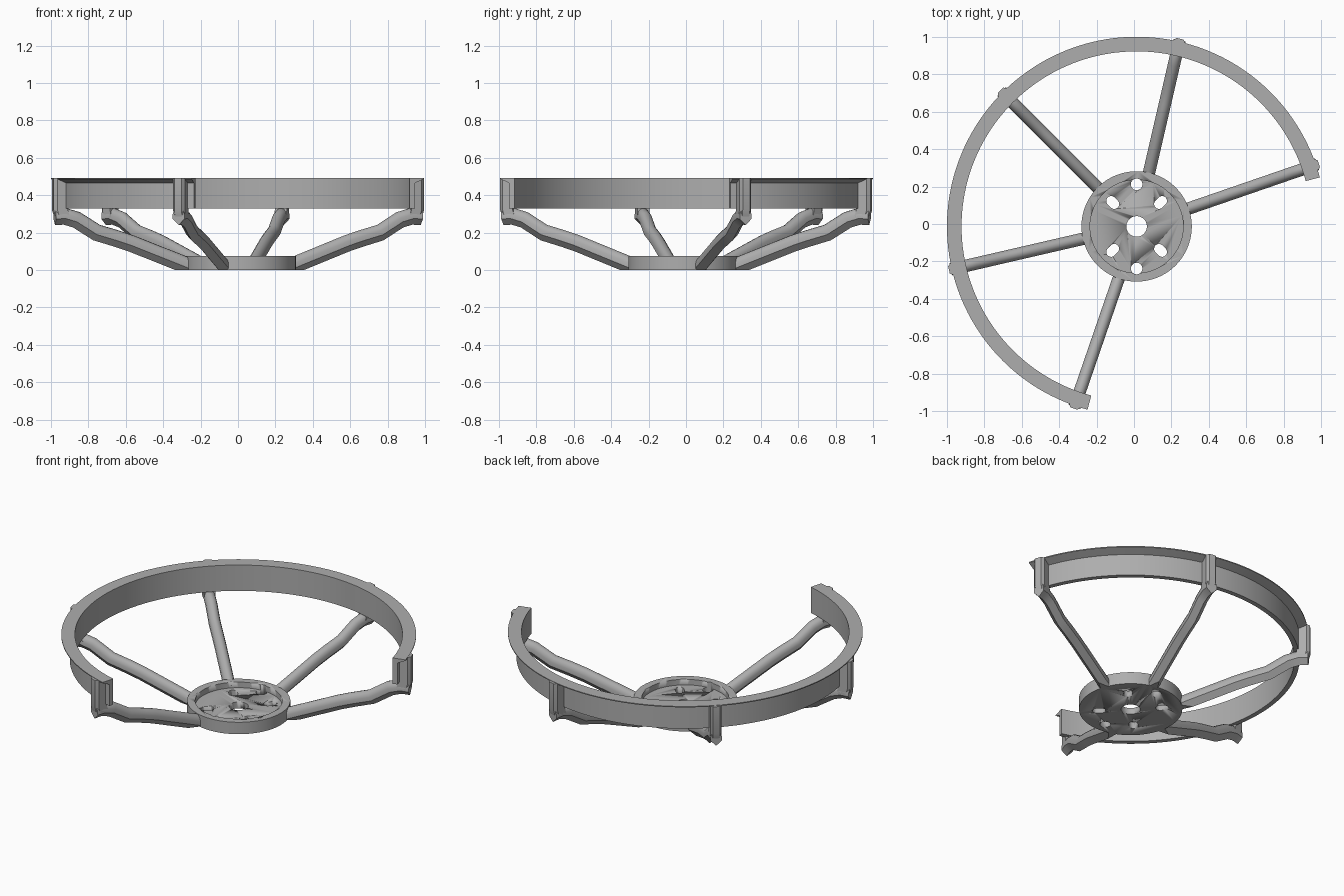
import bpy, bmesh, math
from mathutils import Vector, Matrix

if "Cube" in bpy.data.objects:
    bpy.data.objects.remove(bpy.data.objects["Cube"])

CX, CY = 0.014, -0.013          # common axis of hub and ring
grey = bpy.data.materials.new("grey metal")
grey.diffuse_color = (0.42, 0.42, 0.42, 1)
grey.use_nodes = True
grey.node_tree.nodes["Principled BSDF"].inputs["Base Color"].default_value = grey.diffuse_color


def finish(bm, name, smooth=30):
    bmesh.ops.recalc_face_normals(bm, faces=bm.faces)
    me = bpy.data.meshes.new(name)
    bm.to_mesh(me)
    bm.free()
    me.materials.append(grey)
    ob = bpy.data.objects.new(name, me)
    bpy.context.collection.objects.link(ob)
    bpy.ops.object.select_all(action='DESELECT')
    ob.select_set(True)
    bpy.context.view_layer.objects.active = ob
    bpy.ops.object.shade_smooth_by_angle(angle=math.radians(smooth))
    return ob


def loft(bm, rings):
    """Skin closed point loops and cap both ends."""
    loops = [[bm.verts.new(p) for p in r] for r in rings]
    n = len(loops[0])
    for a, b in zip(loops, loops[1:]):
        for i in range(n):
            bm.faces.new((a[i], a[(i + 1) % n], b[(i + 1) % n], b[i]))
    bm.faces.new(loops[0])
    bm.faces.new(loops[-1])


def slot(x, y, r, z0, z1, ang=0, half=0, seg=24):
    """Upright cylinder, or a slot when half > 0, about the hub axis."""
    pts = []
    for i in range(seg):
        t = 2 * math.pi * (i + 0.5) / seg - math.pi / 2
        p = Vector((r * math.cos(t) + (half if i < seg // 2 else -half), r * math.sin(t), 0))
        pts.append(Matrix.Rotation(ang, 3, 'Z') @ p + Vector((CX + x, CY + y, 0)))
    bm = bmesh.new()
    loft(bm, [[p + Vector((0, 0, z)) for p in pts] for z in (z0, z1)])
    return bm


# Hub: disc with a shallow recess, bore, two round holes and four slots
hub = finish(slot(0, 0, 0.295, 0, 0.075, seg=96), "hub")
cuts = [slot(0, 0, 0.249, 0.04, 0.2, seg=96), slot(0, 0, 0.055, -0.1, 0.2, seg=32)]
cuts += [slot(0, s * 0.225, 0.031, -0.1, 0.2) for s in (1, -1)]
for k in range(4):
    a = math.radians(45 + 90 * k)
    cuts.append(slot(0.181 * math.cos(a), 0.181 * math.sin(a), 0.026, -0.1, 0.2, a, 0.012))
for bm in cuts:
    cutter = finish(bm, "hub_cutter")
    cutter.hide_render = True
    mod = hub.modifiers.new("cut", 'BOOLEAN')
    mod.operation, mod.solver, mod.object = 'DIFFERENCE', 'EXACT', cutter
    bpy.context.view_layer.objects.active = hub
    bpy.ops.object.modifier_apply(modifier=mod.name)
    bpy.data.objects.remove(cutter)

# Open ring: thin wall with an outward flange along the top
section = [(0.936, 0.33), (0.965, 0.33), (0.965, 0.465), (1.014, 0.487),
           (1.014, 0.493), (0.936, 0.493)]
bm = bmesh.new()
rings = []
for i in range(121):
    a = math.radians(15 + 2 * i)
    rings.append([(CX + r * math.cos(a), CY + r * math.sin(a), z) for r, z in section])
loft(bm, rings)
finish(bm, "open_ring", 20)

# Arms: bent bars with a rounded top and a keeled underside
path = [Vector(p) for p in ((0.265, 0, 0.012), (0.35, 0, 0.045), (0.6, 0, 0.142),
                            (0.68, 0, 0.168), (0.79, 0, 0.2), (0.9, 0, 0.268),
                            (0.965, 0, 0.287), (1.02, 0, 0.285))]
half = [(0.033, -0.012), (0.033, 0.012), (0.027, 0.029), (0.015, 0.041)]
profile = [(0, -0.045)] + half + [(0, 0.045)] + [(-u, v) for u, v in reversed(half)]

for k in range(5):
    place = Matrix.Translation((CX, CY, 0)) @ Matrix.Rotation(math.radians(19 + 58 * k), 4, 'Z')
    bm = bmesh.new()
    rings = []
    for i, p in enumerate(path):
        d = (path[min(i + 1, len(path) - 1)] - path[max(i - 1, 0)]).normalized()
        n = Vector((-d.z, 0, d.x))
        rings.append([p + Vector((0, u, 0)) + n * v for u, v in profile])
    loft(bm, rings)
    # trim the foot flush with the floor
    cut = bmesh.ops.bisect_plane(bm, geom=bm.verts[:] + bm.edges[:] + bm.faces[:],
                                 plane_co=(0, 0, 0), plane_no=(0, 0, -1), clear_outer=True)
    edges = [e for e in cut["geom_cut"] if isinstance(e, bmesh.types.BMEdge)]
    bmesh.ops.holes_fill(bm, edges=edges)
    bm.transform(place)
    finish(bm, f"arm_{k + 1}", 35)

    # Post joining the arm tip to the ring
    bm = bmesh.new()
    plan = [(0.955, -0.033), (1.012, -0.033), (1.03, -0.02),
            (1.03, 0.02), (1.012, 0.033), (0.955, 0.033)]
    loft(bm, [[(x - 0.012 * (z < 0.3), y, z) for x, y in plan] for z in (0.28, 0.32, 0.491)])
    bm.transform(place)
    finish(bm, f"post_{k + 1}", 20)
